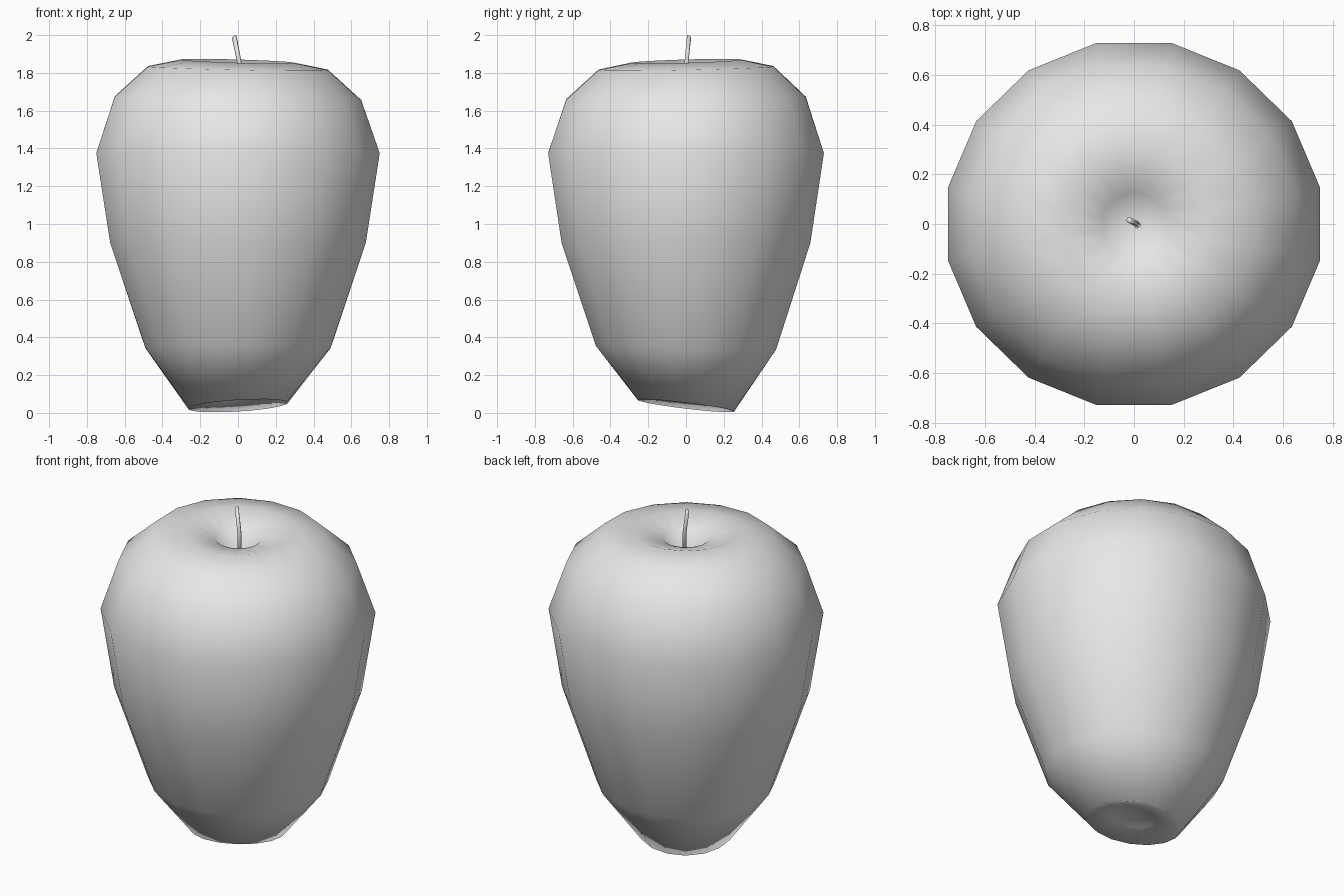
import bpy, bmesh, math
from mathutils import Vector

cube = bpy.data.objects.get("Cube")
if cube:
    bpy.data.objects.remove(cube, do_unlink=True)


def make_material(name, color):
    mat = bpy.data.materials.new(name)
    mat.use_nodes = True
    mat.diffuse_color = color
    mat.node_tree.nodes["Principled BSDF"].inputs["Base Color"].default_value = color
    return mat


def loft(name, rings, mat, start=None, end=None):
    """Bridge rings of points; close each end with a pole point or a flat cap."""
    bm = bmesh.new()
    loops = [[bm.verts.new(p) for p in ring] for ring in rings]
    n = len(loops[0])
    for a, b in zip(loops, loops[1:]):
        for i in range(n):
            j = (i + 1) % n
            bm.faces.new((a[i], a[j], b[j], b[i]))
    for loop, pole in ((loops[0], start), (loops[-1], end)):
        if pole is None:
            bm.faces.new(loop)
        else:
            tip = bm.verts.new(pole)
            for i in range(n):
                bm.faces.new((loop[i], loop[(i + 1) % n], tip))
    bmesh.ops.recalc_face_normals(bm, faces=bm.faces)
    mesh = bpy.data.meshes.new(name)
    bm.to_mesh(mesh)
    bm.free()
    mesh.materials.append(mat)
    mesh.shade_smooth()
    obj = bpy.data.objects.new(name, mesh)
    bpy.context.collection.objects.link(obj)
    return obj


grey = make_material("plain grey", (0.8, 0.8, 0.8, 1))

# Apple body: radius, height, tilt along x, tilt along y
SIDES = 16
profile = [
    (0.12, 0.075, 0.06, -0.12),
    (0.265, 0.038, 0.06, -0.12),
    (0.50, 0.345, 0, -0.02),
    (0.69, 0.90, 0, 0),
    (0.765, 1.375, 0, 0),
    (0.665, 1.665, -0.015, 0.01),
    (0.485, 1.825, -0.02, 0.02),
    (0.30, 1.862, -0.03, 0.03),
    (0.13, 1.815, -0.02, 0.02),
]
rings = []
for radius, height, tilt_x, tilt_y in profile:
    ring = []
    for i in range(SIDES):
        angle = (i + 0.5) * math.tau / SIDES
        x = radius * math.cos(angle)
        y = 0.973 * radius * math.sin(angle)
        ring.append((x, y, height + tilt_x * x + tilt_y * y))
    rings.append(ring)
loft("apple_body", rings, grey, start=(0, 0, 0.11), end=(0, 0, 1.70))

# Leaning stem with a slanted tip: centre, radius, slant
stem_path = [
    (Vector((0.015, -0.005, 1.68)), 0.014, 0),
    (Vector((0.008, 0.002, 1.85)), 0.012, 0),
    (Vector((-0.020, 0.016, 1.991)), 0.012, 0.6),
]
stem_rings = []
for centre, radius, slant in stem_path:
    ring = []
    for i in range(6):
        angle = i * math.tau / 6
        dx, dy = radius * math.cos(angle), radius * math.sin(angle)
        ring.append(centre + Vector((dx, dy, slant * (dx - dy))))
    stem_rings.append(ring)
loft("stem", stem_rings, grey)
